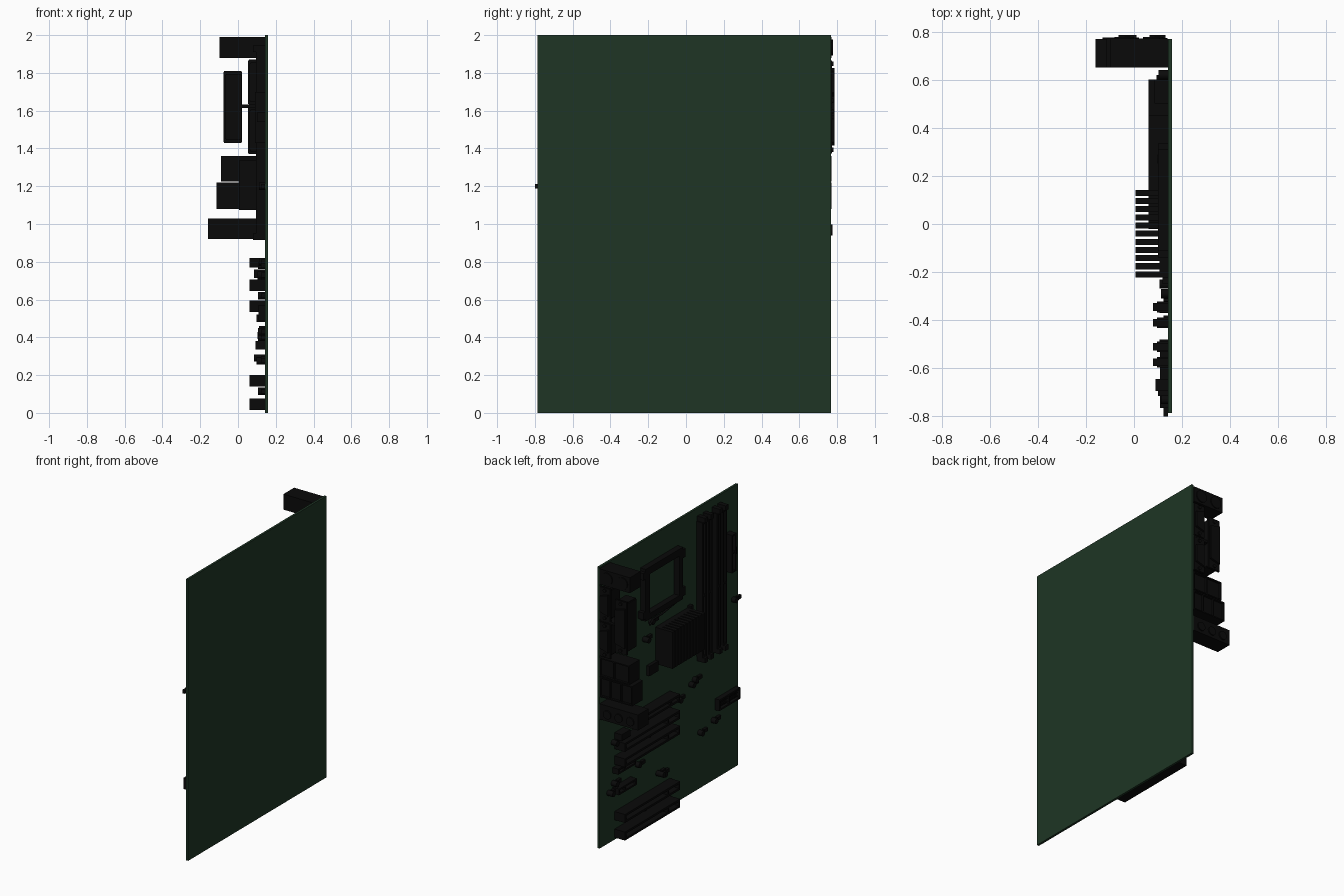
import bpy, bmesh, math
from mathutils import Matrix

if "Cube" in bpy.data.objects:
    bpy.data.objects.remove(bpy.data.objects["Cube"])

S = 0.142  # component face of the board

def material(name, col):
    m = bpy.data.materials.new(name)
    m.diffuse_color = (*col, 1)
    m.use_nodes = True
    m.node_tree.nodes["Principled BSDF"].inputs["Base Color"].default_value = m.diffuse_color
    return m

GREEN = material("board_green", (0.013, 0.036, 0.018))
BLACK = material("part_black", (0.003, 0.003, 0.003))

def finish(name, bm, mat):
    bmesh.ops.recalc_face_normals(bm, faces=bm.faces)
    me = bpy.data.meshes.new(name)
    bm.to_mesh(me)
    bm.free()
    me.materials.append(mat)
    ob = bpy.data.objects.new(name, me)
    bpy.context.collection.objects.link(ob)
    return ob

def boxes(name, items, mat=BLACK, bevel=0):
    """Each item is (x0, x1, y0, y1, z0, z1)."""
    bm = bmesh.new()
    for x0, x1, y0, y1, z0, z1 in items:
        m = Matrix.Translation(((x0+x1)/2, (y0+y1)/2, (z0+z1)/2)) @ \
            Matrix.Diagonal((x1-x0, y1-y0, z1-z0, 1))
        bmesh.ops.create_cube(bm, size=1, matrix=m)
    if bevel:
        bmesh.ops.bevel(bm, geom=bm.edges[:], offset=bevel, segments=2, affect='EDGES')
    return finish(name, bm, mat)

def cyl(name, c, r, depth, axis):
    bm = bmesh.new()
    rot = Matrix.Rotation(math.pi/2, 4, 'Y' if axis == 'x' else 'X')
    bmesh.ops.create_cone(bm, cap_ends=True, segments=20, radius1=r, radius2=r,
                          depth=depth, matrix=Matrix.Translation(c) @ rot)
    return finish(name, bm, BLACK)

def slot(name, xt, y0, y1, z0, z1, along, key=0.3, wall=0.015):
    """Open-topped socket: floor, two rails, two ends and a key bar."""
    floor = S - (S - xt) * 0.35
    it = [(floor, S, y0, y1, z0, z1)]
    if along == 'y':
        k = y0 + (y1 - y0) * key
        it += [(xt, floor, y0, y1, z0, z0+wall), (xt, floor, y0, y1, z1-wall, z1)]
        it += [(xt, floor, a, a+wall, z0+wall, z1-wall) for a in (y0, k, y1-wall)]
    else:
        k = z0 + (z1 - z0) * key
        it += [(xt, floor, y0, y0+wall, z0, z1), (xt, floor, y1-wall, y1, z0, z1)]
        it += [(xt, floor, y0+wall, y1-wall, a, a+wall) for a in (z0, k, z1-wall)]
    return boxes(name, it)

def d_port(name, x0, x1, z0, z1, inset):
    """Connector body, flange, D-shaped shell and two screw posts."""
    boxes(name + "_body", [(x0+.008, x1-.004, .65, .762, z0+.015, z1-.015)], bevel=.006)
    boxes(name + "_flange", [(x0, x1, .757, .772, z0, z1)], bevel=.004)
    a, b = x0+.012, x1-.012
    pts = [(a, z0+inset), (a, z1-inset), (b, z1-inset-.02), (b, z0+inset+.02)]
    bm = bmesh.new()
    f = bm.faces.new([bm.verts.new((x, .768, z)) for x, z in pts])
    r = bmesh.ops.extrude_face_region(bm, geom=[f])
    top = [v for v in r['geom'] if isinstance(v, bmesh.types.BMVert)]
    bmesh.ops.translate(bm, verts=top, vec=(0, .018, 0))
    finish(name + "_shell", bm, BLACK)
    for z in (z0+inset*.5, z1-inset*.5):
        cyl(name + "_post", ((x0+x1)/2, .772, z), .012, .016, 'y')

# board
boxes("circuit_board", [(S, .158, -.785, .768, 0, 2)], GREEN)

# rear ports
def port(name, x, z0, z1, holes):
    """Open-fronted shell, holes stacked outward from the board."""
    it = [(x, S, .65, .755, z0, z1)]
    w = .008
    step = (S - x) / holes
    it += [(x, S, .755, .77, z0, z0+w), (x, S, .755, .77, z1-w, z1)]
    for i in range(holes + 1):
        a = min(x + i*step, S - w)
        it.append((a, a+w, .755, .77, z0+w, z1-w))
    boxes(name, it)

boxes("keyboard_mouse_port", [(-.098, S, .65, .77, 1.88, 1.99)])
for x in (-.04, .08):
    cyl("round_port_rim", (x, .77, 1.935), .042, .014, 'y')
port("usb_port", -.09, 1.225, 1.36, 2)
port("network_usb_port", -.115, 1.08, 1.22, 3)
boxes("audio_block", [(-.16, S, .65, .768, .92, 1.03)])
for x in (-.1, -.01, .08):
    cyl("audio_jack", (x, .768, .968), .03, .016, 'y')
d_port("wide_port", -.077, .022, 1.43, 1.81, .05)
d_port("serial_port", .053, S, 1.63, 1.87, .045)
d_port("video_port", .053, S, 1.37, 1.62, .045)
boxes("port_bracket", [(.0, S, .66, .765, 1.615, 1.632)])

# processor socket: open frame, hinge lugs and lever
x0 = .1
boxes("processor_socket", [
    (x0, S, -.11, .31, 1.77, 1.82), (x0, S, -.11, .31, 1.45, 1.49),
    (x0, S, .26, .31, 1.49, 1.77), (x0, S, -.11, -.07, 1.49, 1.77),
    (x0, S, -.14, -.11, 1.74, 1.8), (x0, S, -.14, -.11, 1.47, 1.53),
    (x0, S, .31, .335, 1.47, 1.52), (x0, S, .31, .335, 1.75, 1.8)])
cu = bpy.data.curves.new("socket_lever", 'CURVE')
cu.dimensions = '3D'
cu.bevel_depth = .007
cu.bevel_resolution = 2
cu.use_fill_caps = True
sp = cu.splines.new('POLY')
path = [(.12, -.125, 1.8), (.12, -.125, 1.45), (.12, .1, 1.42), (.12, .2, 1.42), (.11, .25, 1.4)]
sp.points.add(len(path) - 1)
for p, c in zip(sp.points, path):
    p.co = (*c, 1)
lever = bpy.data.objects.new("socket_lever", cu)
bpy.context.collection.objects.link(lever)
cu.materials.append(BLACK)

# heatsink: base, mounting ears and fins
fins = [(.105, S, -.222, .142, 1.075, 1.335),
        (.118, S, .142, .24, 1.03, 1.1), (.118, S, -.25, -.222, 1.29, 1.35)]
n = 11
for i in range(n):
    y = -.222 + i * (.364 - .025) / (n - 1)
    fins.append((.006, .105, y, y + .025, 1.075, 1.335))
boxes("heatsink", fins)

# memory slots with end latches
for y in (-.345, -.41, -.51, -.575):
    slot("memory_slot", .096, y-.022, y+.022, .95, 1.91, 'z', .45, .013)
    boxes("memory_latch", [(.08, S, y-.016, y+.016, a, a+.035) for a in (.915, 1.91)])

# expansion slots
for z0, z1, y1 in ((.77, .82, .45), (.645, .705, .6), (.535, .595, .6), (.14, .2, .6), (.015, .075, .6)):
    slot("expansion_slot", .06, -.02, y1, z0, z1, 'y', .2)
slot("short_slot", .098, .42, .62, .48, .52, 'y', .6, .012)
slot("short_slot", .093, .42, .62, .335, .38, 'y', .6, .012)
boxes("audio_header", [(.085, S, .5, .6, .715, .76)])

# power and drive connectors on the front edge
slot("power_connector", .09, -.695, -.645, 1.43, 1.7, 'z', .5, .01)
boxes("power_clip", [(.1, S, -.715, -.695, 1.54, 1.59)])
slot("drive_connector", .108, -.765, -.53, .49, .57, 'y', .5, .012)
boxes("drive_pins", [(.112, .14, -.74 + i*.018, -.734 + i*.018, z, z+.006)
                     for i in range(11) for z in (.515, .54)])

# small components
for y, z, h in ((.12, .29, .057), (.08, .275, .045), (.67, .36, .045), (.62, .41, .04),
                (-.1, .73, .04), (-.25, .78, .035), (-.29, .8, .03), (-.35, .4, .035),
                (-.5, .43, .035), (.27, 1.3, .045), (-.73, 1.2, .03), (.3, .115, .035),
                (.25, .62, .035), (.35, .44, .03), (.62, .7, .04), (.2, 1.4, .03)):
    cyl("capacitor", (S - h/2, y, z), .019, h, 'x')
    boxes("chip", [(S - .02, S, y-.07, y-.03, z-.012, z+.012)])

for ob in bpy.data.objects:
    if ob.type == 'MESH' and any(k in ob.name for k in ("capacitor", "jack", "rim", "post")):
        bpy.context.view_layer.objects.active = ob
        ob.select_set(True)
        bpy.ops.object.shade_smooth_by_angle()
        ob.select_set(False)
